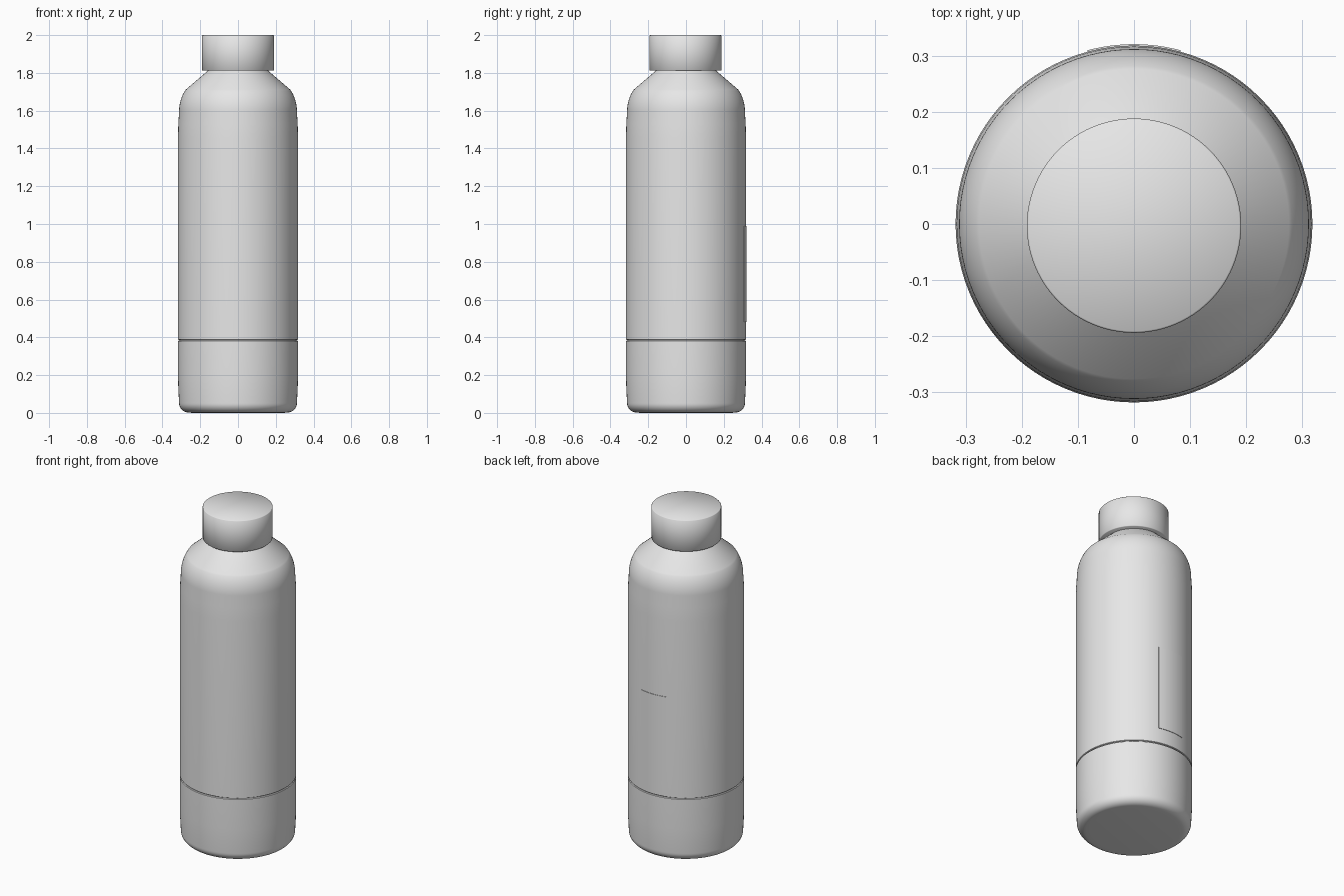
import bpy, bmesh, math

if "Cube" in bpy.data.objects:
    bpy.data.objects.remove(bpy.data.objects["Cube"])

SEGS = 96
grey = bpy.data.materials.new("light_grey")
grey.diffuse_color = (0.8, 0.8, 0.8, 1)
grey.use_nodes = True
grey.node_tree.nodes["Principled BSDF"].inputs["Base Color"].default_value = grey.diffuse_color


def finish(name, bm, angle=30):
    bmesh.ops.recalc_face_normals(bm, faces=bm.faces)
    me = bpy.data.meshes.new(name)
    bm.to_mesh(me)
    bm.free()
    me.materials.append(grey)
    ob = bpy.data.objects.new(name, me)
    bpy.context.collection.objects.link(ob)
    bpy.ops.object.select_all(action='DESELECT')
    ob.select_set(True)
    bpy.context.view_layer.objects.active = ob
    bpy.ops.object.shade_smooth_by_angle(angle=math.radians(angle))
    return ob


def arc(r, z, rx, rz, a0, a1, n=10):
    """Elliptical corner points (radius, height), angles in degrees."""
    angles = [math.radians(a0 + (a1 - a0) * i / n) for i in range(n + 1)]
    return [(r + rx * math.cos(a), z + rz * math.sin(a)) for a in angles]


def lathe(name, profile, y=0.0, angle=30):
    """Closed solid of revolution from a bottom-to-top profile."""
    bm = bmesh.new()
    rings = []
    for r, z in profile:
        rings.append([bm.verts.new((r * math.cos(2 * math.pi * i / SEGS),
                                    y + r * math.sin(2 * math.pi * i / SEGS), z))
                      for i in range(SEGS)])
    for a, b in zip(rings, rings[1:]):
        for i in range(SEGS):
            j = (i + 1) % SEGS
            bm.faces.new((a[i], a[j], b[j], b[i]))
    bm.faces.new(rings[0][::-1])
    bm.faces.new(rings[-1])
    return finish(name, bm, angle)


# Base cup with a rounded foot
lathe("base_cup",
      [(0.24, 0.0)] + arc(0.262, 0.052, 0.05, 0.05, -90, 0)
      + [(0.316, 0.13), (0.318, 0.2), (0.318, 0.380), (0.314, 0.383)])

# Recessed seam between cup and body
lathe("seam_ring", [(0.311, 0.375), (0.311, 0.392)])

# Main body with rounded shoulder, conical top and neck
lathe("bottle_body",
      [(0.314, 0.386), (0.318, 0.389), (0.318, 1.45), (0.316, 1.53)]
      + arc(0.195, 1.595, 0.117, 0.162, 0, 46, 12)
      + [(0.166, 1.806), (0.16, 1.812), (0.16, 1.85)])

# Screw cap
lathe("cap", [(0.188, 1.812), (0.191, 1.815), (0.191, 1.997), (0.188, 2.0)],
      y=-0.003, angle=50)

# Thin curved plate on the back
bm = bmesh.new()
cols = []
N = 16
for i in range(N + 1):
    a = math.radians(75 + 30 * i / N)
    cols.append([bm.verts.new((r * math.cos(a), r * math.sin(a), z))
                 for r, z in ((0.315, 0.48), (0.3205, 0.48),
                              (0.3205, 0.99), (0.315, 0.99))])
for c, d in zip(cols, cols[1:]):
    for k in range(4):
        m = (k + 1) % 4
        bm.faces.new((c[k], c[m], d[m], d[k]))
bm.faces.new(cols[0])
bm.faces.new(cols[-1][::-1])
finish("back_plate", bm)
